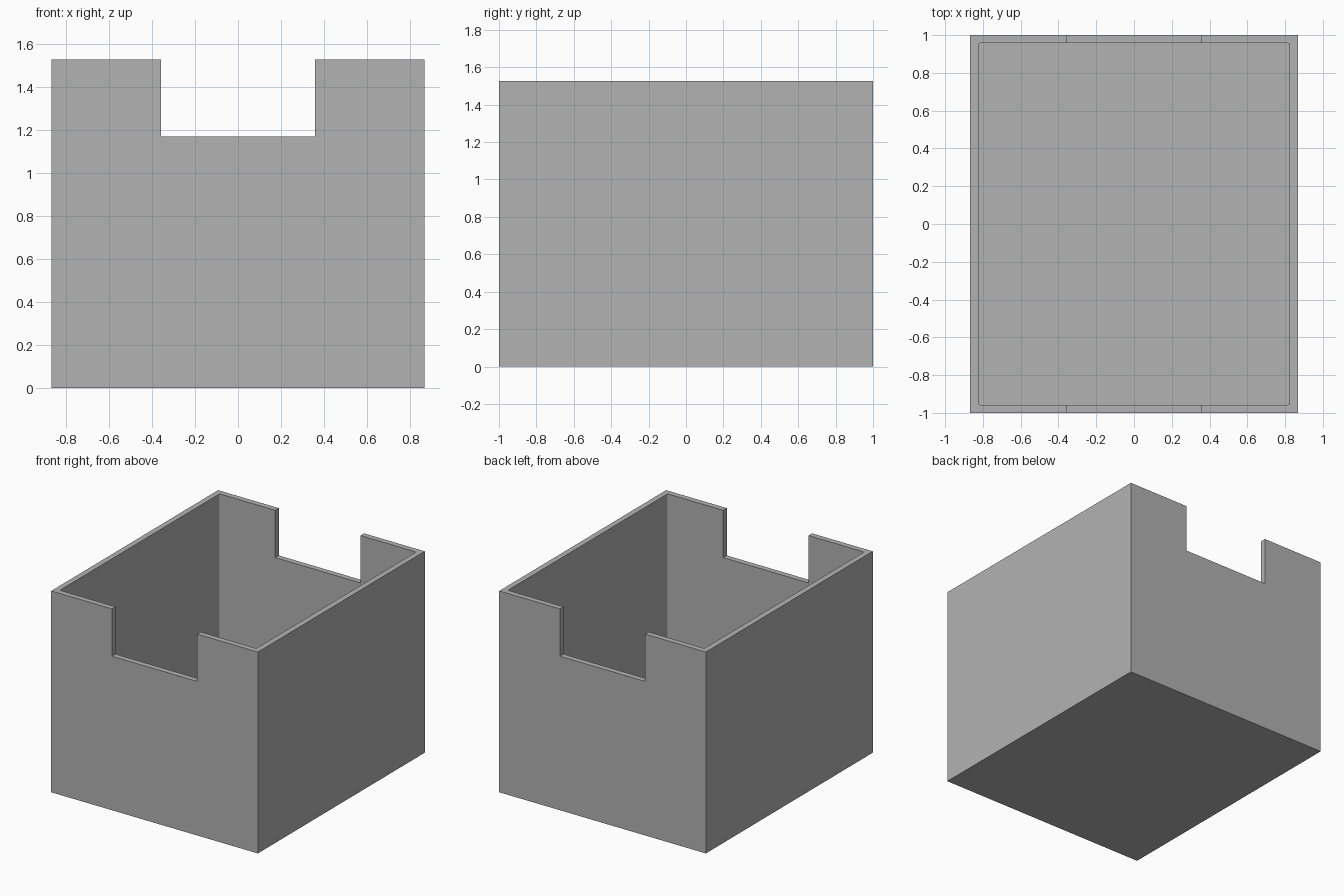
import bpy
import bmesh

cube = bpy.data.objects.get("Cube")
if cube:
    bpy.data.objects.remove(cube, do_unlink=True)

WIDTH, DEPTH, HEIGHT = 1.734, 2.0, 1.527
WALL = 0.043
NOTCH_WIDTH, NOTCH_BOTTOM = 0.716, 1.168
CORNER_RADIUS = 0.01

grey = bpy.data.materials.new("plain grey")
grey.use_nodes = True
colour = (0.448, 0.448, 0.448, 1)
grey.diffuse_color = colour
grey.node_tree.nodes["Principled BSDF"].inputs["Base Color"].default_value = colour


def make_box(name, width, depth, bottom, top, radius=0):
    """Box centred on x and y, with optionally rounded upright edges."""
    bm = bmesh.new()
    bmesh.ops.create_cube(bm, size=1)
    for v in bm.verts:
        v.co.x *= width
        v.co.y *= depth
        v.co.z = top if v.co.z > 0 else bottom
    if radius:
        upright = [e for e in bm.edges
                   if abs(e.verts[0].co.z - e.verts[1].co.z) > radius]
        bmesh.ops.bevel(bm, geom=upright, offset=radius, segments=4,
                        profile=0.5, affect='EDGES')
    mesh = bpy.data.meshes.new(name)
    bm.to_mesh(mesh)
    bm.free()
    mesh.materials.append(grey)
    obj = bpy.data.objects.new(name, mesh)
    bpy.context.collection.objects.link(obj)
    return obj


# Solid block, hollowed from above, then notched through both end walls
box = make_box("open_box", WIDTH, DEPTH, 0, HEIGHT)
cutters = [
    make_box("cavity_cutter", WIDTH - 2 * WALL, DEPTH - 2 * WALL,
             WALL, HEIGHT + 0.2, CORNER_RADIUS),
    make_box("notch_cutter", NOTCH_WIDTH, DEPTH + 0.4,
             NOTCH_BOTTOM, HEIGHT + 0.3),
]
bpy.context.view_layer.objects.active = box
for cutter in cutters:
    cutter.hide_render = True
    mod = box.modifiers.new(cutter.name, 'BOOLEAN')
    mod.operation = 'DIFFERENCE'
    mod.solver = 'EXACT'
    mod.object = cutter
    bpy.ops.object.modifier_apply(modifier=mod.name)
    bpy.data.objects.remove(cutter, do_unlink=True)
